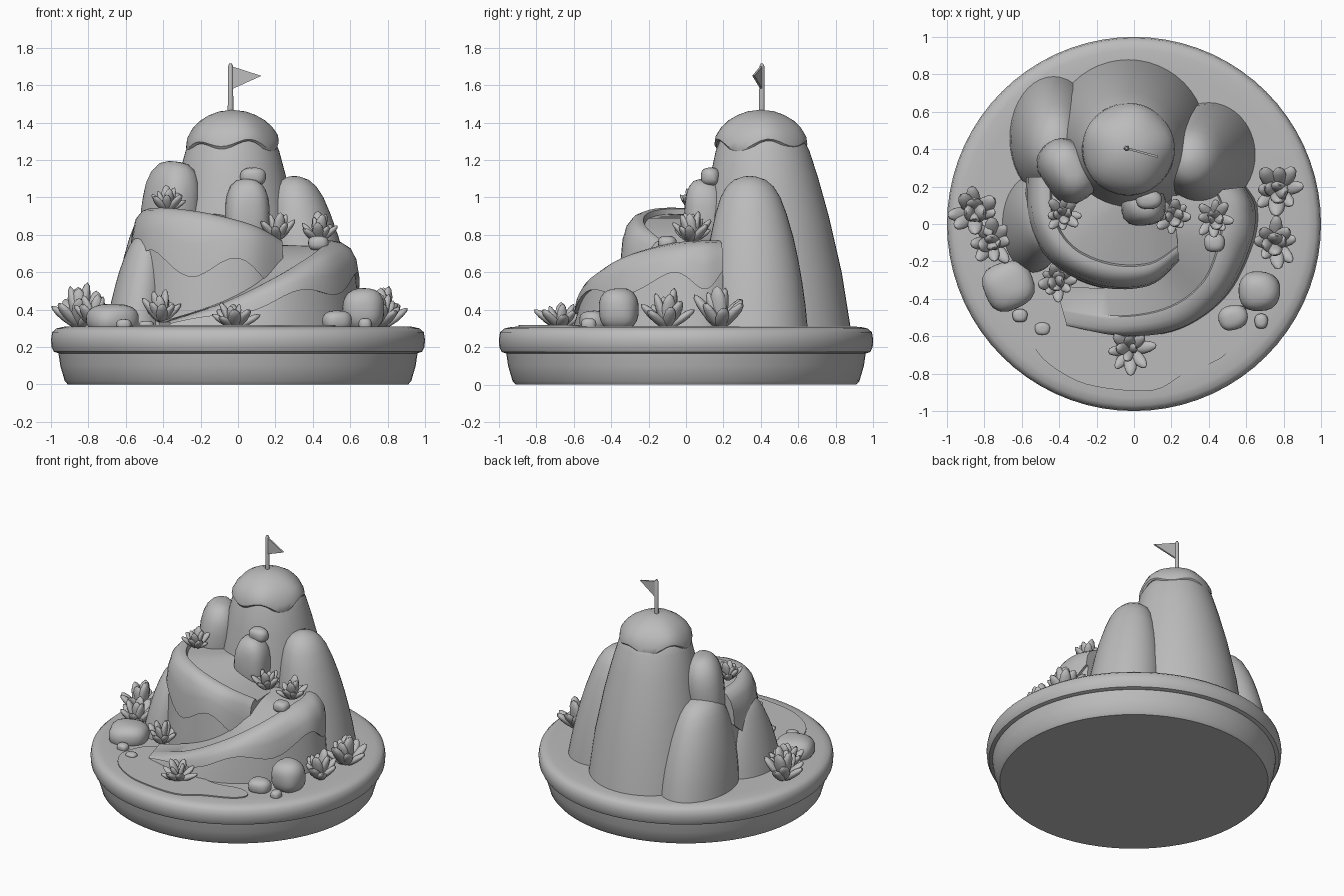
import bpy, bmesh, math, random
from mathutils import Vector, Matrix

random.seed(4)
if "Cube" in bpy.data.objects:
    bpy.data.objects.remove(bpy.data.objects["Cube"])

stone = bpy.data.materials.new("plain_grey")
stone.use_nodes = True
GREY = (0.5, 0.5, 0.5, 1)
stone.diffuse_color = GREY
stone.node_tree.nodes["Principled BSDF"].inputs["Base Color"].default_value = GREY
parts = []
GROUND = 0.31


def finish(name, bm):
    bmesh.ops.recalc_face_normals(bm, faces=bm.faces)
    mesh = bpy.data.meshes.new(name)
    bm.to_mesh(mesh)
    bm.free()
    mesh.materials.append(stone)
    ob = bpy.data.objects.new(name, mesh)
    bpy.context.collection.objects.link(ob)
    parts.append(ob)
    return ob


def loft(name, sections):
    """Skin closed cross-sections and cap both ends."""
    bm = bmesh.new()
    rings = [[bm.verts.new(p) for p in s] for s in sections]
    n = len(rings[0])
    for a, b in zip(rings, rings[1:]):
        for i in range(n):
            j = (i + 1) % n
            bm.faces.new((a[i], a[j], b[j], b[i]))
    bm.faces.new(rings[0])
    bm.faces.new(rings[-1])
    return finish(name, bm)


def spline(points, steps, closed=False):
    """Catmull-Rom interpolation of tuples of any length."""
    n = len(points)
    pick = (lambda i: points[i % n]) if closed else (lambda i: points[min(max(i, 0), n - 1)])
    out = []
    for k in range(n if closed else n - 1):
        for s in range(steps):
            t = s / steps
            out.append(tuple(
                0.5 * (2 * b + (c - a) * t + (2 * a - 5 * b + 4 * c - d) * t * t
                       + (3 * b - a - 3 * c + d) * t ** 3)
                for a, b, c, d in zip(pick(k - 1), pick(k), pick(k + 1), pick(k + 2))))
    if not closed:
        out.append(points[-1])
    return out


def lathe(name, profile, base=(0, 0), top=(0, 0), rx=1, ry=1, seg=48, wave=None):
    """Turned form whose axis drifts from base to top; profile is (z, r)."""
    z0, z1 = profile[0][0], profile[-1][0]
    rings = []
    for k, (z, r) in enumerate(profile):
        f = (z - z0) / (z1 - z0)
        cx, cy = (b + (t - b) * f for b, t in zip(base, top))
        ring = []
        for i in range(seg):
            a = math.tau * i / seg
            dz = wave(a) * (1 - f) ** 2 if wave else 0
            ring.append((cx + r * rx * math.cos(a), cy + r * ry * math.sin(a), z + dz))
        rings.append(ring)
    return loft(name, rings)


def blob(name, loc, size, turn=0, power=2.6, rough=0.03, tilt=0):
    """Slightly squared, lumpy boulder."""
    bm = bmesh.new()
    bmesh.ops.create_icosphere(bm, subdivisions=3, radius=1)
    off = random.uniform(0, 6)
    for v in bm.verts:
        c = v.co
        norm = sum(abs(x) ** power for x in c) ** (1 / power)
        lump = 1 + rough * math.sin(3 * c.x + off) * math.cos(4 * c.y + 2 * c.z + off)
        v.co = c / norm * lump
    bm.transform(Matrix.Translation(loc) @ Matrix.Rotation(math.radians(turn), 4, 'Z')
                 @ Matrix.Rotation(math.radians(tilt), 4, 'Y') @ Matrix.Diagonal((*size, 1)))
    return finish(name, bm)


def plant(name, loc, spread, height, outer=8, inner=4):
    """Rosette of chunky pointed leaves."""
    bm = bmesh.new()
    for count, lean, size in ((outer, 58, 1.0), (inner, 22, 0.9)):
        for i in range(count):
            az = math.tau * (i + random.uniform(-0.25, 0.25)) / count
            tip = math.radians(lean + random.uniform(-10, 10))
            reach = Vector((math.sin(tip) * spread * 1.15, 0, math.cos(tip) * height * 1.05))
            length = reach.length * size * random.uniform(0.85, 1.1)
            m = (Matrix.Translation(loc) @ Matrix.Rotation(az, 4, 'Z')
                 @ Matrix.Rotation(math.atan2(reach.x, reach.z), 4, 'Y')
                 @ Matrix.Translation((0, 0, length * 0.52))
                 @ Matrix.Diagonal((length * 0.13, length * 0.21, length * 0.5, 1)))
            bmesh.ops.create_icosphere(bm, subdivisions=2, radius=1, matrix=m)
    return finish(name, bm)


def ramp(name, stations, rim, phase):
    """Terraced path: stations are outer x, y, inner x, y and height."""
    k = 1 - rim
    sections = []
    for n, (ox, oy, ix, iy, h) in enumerate(spline(stations, 6)):
        o, i = Vector((ox, oy)), Vector((ix, iy))
        out = (o - i).normalized() * 0.018
        rise = h - GROUND
        edge = 0.56 + 0.11 * math.sin(n * 0.55 + phase)
        shape = [(1, -0.02, 0), (1 - 0.1 * k, edge * 0.5, 0), (1 - 0.22 * k, edge, 0),
                 (1 - 0.2 * k, edge - 0.01, 1), (1 - 0.3 * k, (edge + 1) / 2, 1),
                 (1 - 0.5 * k, 0.93, 1), (1 - 0.75 * k, 1.0, 0.5), (rim, 1.02, 0),
                 (rim - 0.06, 1.01, 0), (rim - 0.08, 0.965, 0), (0, 0.965, 0), (0, -0.02, 0)]
        ring = []
        for t, f, push in shape:
            p = i.lerp(o, t) + out * push
            ring.append((p.x, p.y, GROUND + rise * f))
        sections.append(ring)
    return loft(name, sections)


# Round display base with overhanging turf slab
lathe("base_tray", [(0, 0.91), (0.02, 0.927), (0.1, 0.95), (0.18, 0.962)], seg=72)
lathe("turf_slab", [(0.165, 0.955), (0.175, 0.985), (0.2, 0.997), (0.24, 1.0), (0.28, 0.993),
                    (0.3, 0.97), (0.309, 0.93), (GROUND, 0.85)], seg=72)

# Flat path apron in front of the hill
apron = spline([(-0.42, -0.34), (-0.56, -0.52), (-0.52, -0.68), (-0.38, -0.8), (-0.2, -0.87),
                (0.1, -0.89), (0.27, -0.8), (0.46, -0.72), (0.52, -0.63), (0.42, -0.57),
                (0.2, -0.6), (-0.1, -0.5)], 4, True)
loft("path_apron", [[(x, y, z) for x, y in apron] for z in (GROUND - 0.01, GROUND + 0.008)])

# Tall summit and its flanking pillars
lathe("summit", [(0.3, 0.42), (0.6, 0.388), (0.9, 0.335), (1.1, 0.29), (1.25, 0.25),
                 (1.36, 0.2), (1.42, 0.08)], (-0.03, 0.46), (-0.03, 0.4))
DOME = [(0, 1), (0.15, 0.975), (0.3, 0.93), (0.45, 0.87), (0.6, 0.79), (0.75, 0.68), (0.86, 0.57),
        (0.93, 0.45), (0.975, 0.3), (0.995, 0.12), (1, 0.02)]
for name, base, top, rx, ry, height in (
        ("pillar_left", (0.40, 0.37), (0.30, 0.34), 0.25, 0.28, 1.115),
        ("pillar_right", (-0.43, 0.46), (-0.42, 0.40), 0.235, 0.33, 0.94),
        ("crag_right", (-0.54, 0.0), (-0.48, 0.02), 0.165, 0.26, 0.81)):
    lathe(name, [(0.3 + f * (height - 0.3), r) for f, r in DOME], base, top, rx, ry, 40)

# Drooping cap on the summit
lathe("summit_cap", [(1.285, 0.22), (1.272, 0.238), (1.285, 0.248), (1.32, 0.243), (1.37, 0.215),
                     (1.41, 0.175), (1.44, 0.125), (1.46, 0.07), (1.467, 0.01)],
      (-0.03, 0.4), (-0.03, 0.4),
      wave=lambda a: 0.022 * math.sin(5 * a + 1) + 0.012 * math.sin(3 * a))

# Flag on a pole
lathe("flag_pole", [(1.44, 0.015), (1.7, 0.014), (1.715, 0.007)], (-0.04, 0.405), (-0.04, 0.405),
      seg=10)
loft("flag", [[(-0.03, 0.402 + d, 1.7), (0.125, 0.36 + d, 1.65), (-0.03, 0.402 + d, 1.58)]
              for d in (-0.006, 0.006)])

# Winding path terraces
ramp("lower_terrace", [(-0.36, -0.54, -0.42, -0.33, 0.335), (-0.05, -0.60, -0.1, -0.34, 0.44),
                       (0.25, -0.56, 0.12, -0.27, 0.57), (0.50, -0.38, 0.2, -0.18, 0.68),
                       (0.64, -0.10, 0.2, -0.05, 0.745), (0.66, 0.09, 0.2, 0.08, 0.76),
                       (0.60, 0.2, 0.2, 0.15, 0.76)], 0.66, 0.5)
ramp("upper_terrace", [(-0.58, 0.25, -0.1, 0.25, 0.92), (-0.57, 0.0, -0.1, 0.18, 0.93),
                       (-0.43, -0.22, -0.08, 0.12, 0.93), (-0.18, -0.34, 0.0, 0.1, 0.9),
                       (0.08, -0.33, 0.1, 0.08, 0.84), (0.24, -0.2, 0.22, 0.08, 0.76)], 0.78, 2)

# Rocks and boulders
for name, loc, size, turn, tilt in (
        ("ledge_crag", (-0.36, 0.28, 0.93), (0.13, 0.18, 0.27), 30, 6),
        ("path_rock", (0.05, 0.1, 0.9), (0.12, 0.11, 0.2), 0, 0),
        ("path_rock_top", (0.08, 0.13, 1.11), (0.068, 0.05, 0.05), 0, 0),
        ("path_pebble", (0.43, -0.1, 0.755), (0.055, 0.05, 0.04), 0, 0),
        ("boulder_right", (-0.67, -0.33, 0.345), (0.135, 0.13, 0.085), 20, 0),
        ("boulder_left", (0.67, -0.36, 0.4), (0.11, 0.105, 0.115), 0, 0),
        ("stone_left", (0.53, -0.5, 0.34), (0.078, 0.065, 0.055), 15, 0),
        ("pebble_left", (0.68, -0.52, 0.32), (0.035, 0.04, 0.035), 0, 0),
        ("pebble_right", (-0.61, -0.49, 0.32), (0.04, 0.035, 0.03), 0, 0),
        ("pebble_front", (-0.49, -0.56, 0.32), (0.04, 0.033, 0.02), 0, 0)):
    blob(name, loc, size, turn, tilt=tilt)

# Leafy plants
for k, (x, y, z, spread, height) in enumerate((
        (-0.85, 0.06, 0.3, 0.13, 0.25), (-0.76, -0.1, 0.3, 0.13, 0.21),
        (0.77, 0.18, 0.3, 0.14, 0.24), (0.75, -0.1, 0.3, 0.13, 0.22),
        (-0.41, -0.31, 0.33, 0.105, 0.18), (-0.02, -0.67, 0.3, 0.14, 0.16),
        (-0.38, 0.05, 0.92, 0.1, 0.15), (0.21, 0.04, 0.77, 0.1, 0.16),
        (0.43, 0.03, 0.76, 0.1, 0.17))):
    plant(f"plant_{k + 1}", (x, y, z), spread, height)

# Smooth shading with crisp creases
bpy.ops.object.select_all(action='DESELECT')
for ob in parts:
    ob.select_set(True)
bpy.context.view_layer.objects.active = parts[0]
bpy.ops.object.shade_smooth_by_angle(angle=math.radians(40))
